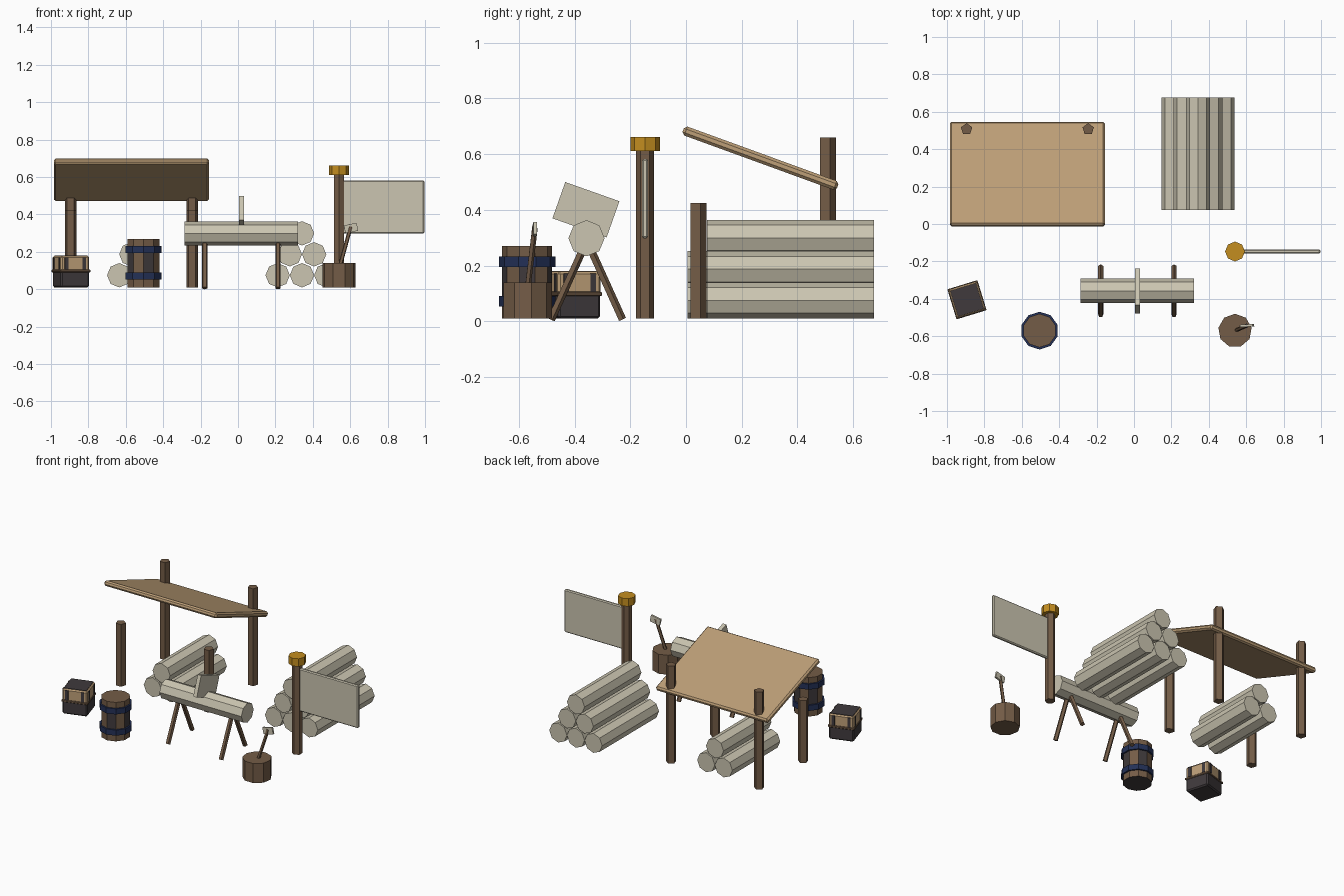
import bpy, bmesh, math
from mathutils import Vector, Matrix

if "Cube" in bpy.data.objects:
    bpy.data.objects.remove(bpy.data.objects["Cube"])


def mat(name, r, g, b):
    m = bpy.data.materials.new(name)
    m.diffuse_color = (r, g, b, 1)
    m.use_nodes = True
    m.node_tree.nodes["Principled BSDF"].inputs["Base Color"].default_value = m.diffuse_color
    return m


WOOD = mat("brown_wood", 0.175, 0.108, 0.063)
TAN = mat("tan_boards", 0.51, 0.345, 0.185)
CREAM = mat("pale_cream", 0.60, 0.56, 0.44)
GOLD = mat("gold", 0.55, 0.27, 0.014)
NAVY = mat("navy_iron", 0.017, 0.030, 0.095)
DARK = mat("charcoal", 0.050, 0.042, 0.045)


def finish(bm, name, *mats):
    bmesh.ops.recalc_face_normals(bm, faces=bm.faces)
    me = bpy.data.meshes.new(name)
    bm.to_mesh(me)
    bm.free()
    ob = bpy.data.objects.new(name, me)
    bpy.context.collection.objects.link(ob)
    for m in mats:
        me.materials.append(m)
    return ob


def rod(name, a, b, r, sides, m):
    """Faceted cylinder from a to b; first corner points to +y (or +z when level)."""
    a, b = Vector(a), Vector(b)
    w = (b - a).normalized()
    v = Vector((0, 1, 0)) if abs(w.z) > 0.7 else Vector((0, 0, 1))
    u = v.cross(w).normalized()
    v = w.cross(u)
    rot = Matrix((u, v, w)).transposed().to_4x4()
    bm = bmesh.new()
    bmesh.ops.create_cone(bm, cap_ends=True, segments=sides, radius1=r, radius2=r,
                          depth=(b - a).length,
                          matrix=Matrix.Translation((a + b) / 2) @ rot)
    return finish(bm, name, m)


def box(name, c, size, m, rot=(0, 0, 0), bevel=0.0):
    bm = bmesh.new()
    bmesh.ops.create_cube(bm, size=1)
    bmesh.ops.scale(bm, vec=size, verts=bm.verts)
    ob = finish(bm, name, m)
    ob.location = c
    ob.rotation_euler = [math.radians(d) for d in rot]
    if bevel:
        mod = ob.modifiers.new("bevel", 'BEVEL')
        mod.width, mod.segments = bevel, 1
    return ob


# Shelter: sloping roof on four posts, back posts poke through
box("shelter_roof", (-0.57, 0.267, 0.585), (0.83, 0.59, 0.034), TAN, (-20, 0, 0), 0.01)
for x in (-0.895, -0.245):
    rod("shelter_front_post", (x, 0.042, 0.01), (x, 0.042, 0.425), 0.032, 5, WOOD)
    rod("shelter_back_post", (x, 0.507, 0.01), (x, 0.507, 0.66), 0.032, 5, WOOD)


# Log piles, stacked as triangles
def log_pile(name, cx, rows, y0, y1):
    for row in range(rows):
        n = rows - row
        for i in range(n):
            x = cx + (i - (n - 1) / 2) * 0.13
            z = 0.075 + row * 0.112
            rod(name, (x, y1, z), (x, y0, z), 0.065, 8, CREAM)


log_pile("stacked_log", 0.342, 3, 0.075, 0.675)
log_pile("sheltered_log", -0.57, 2, 0.005, 0.51)

# Sawhorse with crossed legs, log and saw blade
rod("sawhorse_log", (-0.285, -0.357, 0.298), (0.32, -0.357, 0.298), 0.065, 8, CREAM)
for x in (-0.178, 0.214):
    for s in (-1, 1):
        rod("sawhorse_leg", (x, -0.357 + s * 0.128, 0.006), (x, -0.357 + s * 0.004, 0.28),
            0.015, 5, WOOD)
box("saw_blade", (0.018, -0.359, 0.40), (0.026, 0.206, 0.138), CREAM, (-19.5, 0, 0))

# Signpost with gold cap and blank board
rod("sign_post", (0.54, -0.147, 0.01), (0.54, -0.147, 0.612), 0.032, 6, WOOD)
rod("sign_cap", (0.54, -0.147, 0.61), (0.54, -0.147, 0.662), 0.053, 8, GOLD)
box("sign_board", (0.778, -0.147, 0.44), (0.436, 0.022, 0.285), CREAM, bevel=0.006)

# Chopping stump with axe
rod("chopping_stump", (0.54, -0.57, 0.01), (0.54, -0.57, 0.14), 0.09, 9, WOOD)
rod("axe_handle", (0.545, -0.568, 0.125), (0.603, -0.543, 0.335), 0.011, 5, WOOD)
box("axe_head", (0.604, -0.543, 0.327), (0.07, 0.013, 0.043), CREAM, (0, -12, 4))

# Barrel: rings of staves, some staves dark, with two hoops
BX, BY = -0.505, -0.57
bm = bmesh.new()
rings = []
for z in (0.01, 0.07, 0.215, 0.27):
    rings.append([bm.verts.new((BX + 0.09 * math.sin(k * math.tau / 10),
                                BY + 0.09 * math.cos(k * math.tau / 10), z))
                  for k in range(10)])
for j in range(3):
    for k in range(10):
        n = (k + 1) % 10
        f = bm.faces.new((rings[j][k], rings[j][n], rings[j + 1][n], rings[j + 1][k]))
        f.material_index = 1 if j == 1 and k % 2 == 0 else 0
bm.faces.new(rings[0]).material_index = 1
bm.faces.new(rings[3])
finish(bm, "barrel_body", WOOD, DARK)
for z in (0.053, 0.195):
    rod("barrel_hoop", (BX, BY, z), (BX, BY, z + 0.037), 0.101, 10, NAVY)

# Crate: dark base, tan upper half with dark straps and a dark lid panel
C, TURN = Vector((-0.893, -0.405, 0)), (0, 0, 17)
spin = Matrix.Rotation(math.radians(17), 3, 'Z')
box("crate_base", C + Vector((0, 0, 0.055)), (0.158, 0.158, 0.09), DARK, TURN, 0.008)
box("crate_rim", C + Vector((0, 0, 0.098)), (0.168, 0.168, 0.014), WOOD, TURN, 0.003)
box("crate_upper", C + Vector((0, 0, 0.138)), (0.16, 0.16, 0.08), TAN, TURN, 0.008)
box("crate_lid_panel", C + Vector((0, 0, 0.178)), (0.142, 0.142, 0.006), DARK, TURN)
for side in range(4):
    face = spin @ Matrix.Rotation(side * math.pi / 2, 3, 'Z')
    for x in (-0.05, 0.05):
        box("crate_strap", C + face @ Vector((x, -0.08, 0.138)), (0.02, 0.006, 0.066), DARK,
            (0, 0, 17 + side * 90))
